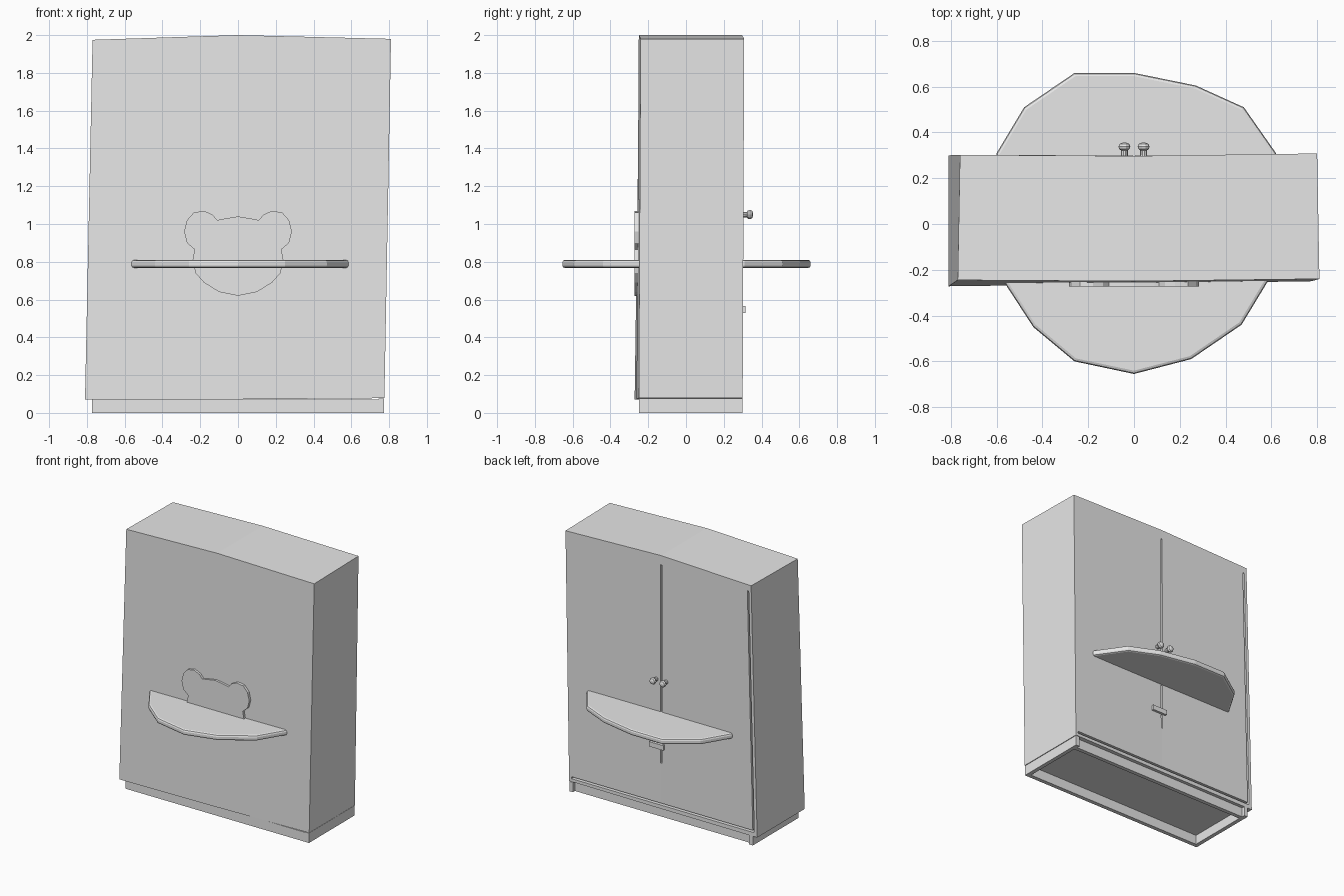
import bpy, bmesh, math
from mathutils import Vector

if "Cube" in bpy.data.objects:
    bpy.data.objects.remove(bpy.data.objects["Cube"], do_unlink=True)

grey = bpy.data.materials.new("light grey")
grey.use_nodes = True
grey.diffuse_color = (0.8, 0.8, 0.8, 1)
grey.node_tree.nodes["Principled BSDF"].inputs["Base Color"].default_value = (0.8, 0.8, 0.8, 1)


def finish(name, bm):
    bmesh.ops.recalc_face_normals(bm, faces=bm.faces)
    me = bpy.data.meshes.new(name)
    bm.to_mesh(me)
    bm.free()
    me.materials.append(grey)
    ob = bpy.data.objects.new(name, me)
    bpy.context.collection.objects.link(ob)
    return ob


def loft(name, rings):
    """Join rings of equal length and close both ends."""
    bm = bmesh.new()
    loops = [[bm.verts.new(p) for p in ring] for ring in rings]
    n = len(loops[0])
    for a, b in zip(loops, loops[1:]):
        for i in range(n):
            j = (i + 1) % n
            bm.faces.new((a[i], a[j], b[j], b[i]))
    bm.faces.new(loops[0])
    bm.faces.new(loops[-1])
    return finish(name, bm)


def box(name, x0, x1, y0, y1, z0, z1, lean=0):
    """Box whose top is shifted sideways by lean."""
    def ring(z, s):
        return [(x0 + s, y0, z), (x1 + s, y0, z), (x1 + s, y1, z), (x0 + s, y1, z)]
    return loft(name, [ring(z0, 0), ring(z1, lean)])


# Cabinet body: slightly crooked, with a peaked top, lofted left to right
sections = [
    [(-0.81, -0.272, 0.07), (-0.81, 0.30, 0.07), (-0.76, 0.302, 1.975), (-0.77, -0.245, 1.975)],
    [(0, -0.262, 0.072), (0, 0.299, 0.072), (0, 0.297, 2.0), (0, -0.25, 2.0)],
    [(0.775, -0.25, 0.078), (0.775, 0.30, 0.078), (0.80, 0.308, 1.98), (0.81, -0.24, 1.98)],
]
body = loft("cabinet_body", sections)

# Door gaps cut into the back
cutters = [
    box("centre_gap_cutter", -0.005, 0.005, 0.27, 0.35, 0.42, 1.93),
    box("side_gap_cutter", -0.785, -0.773, 0.27, 0.35, 0.115, 1.93, 0.045),
    box("bottom_gap_cutter", -0.785, 0.755, 0.27, 0.35, 0.10, 0.115),
]
for c in cutters:
    c.hide_render = True
    c.hide_set(True)
    cut = body.modifiers.new(c.name, "BOOLEAN")
    cut.operation = "DIFFERENCE"
    cut.solver = "EXACT"
    cut.object = c

# Hollow plinth frame, its back rail set inward
for side, x in (("right", -0.773), ("left", 0.743)):
    box("plinth_" + side, x, x + 0.03, -0.25, 0.30, 0, 0.075)
box("plinth_front", -0.75, 0.75, -0.25, -0.22, 0, 0.072)
box("plinth_back", -0.75, 0.75, 0.245, 0.275, 0, 0.072)

# Uneven round shelf passing through the body
rim = [(-0.60, 0.31), (-0.48, 0.51), (-0.26, 0.66), (0, 0.66), (0.27, 0.605),
       (0.48, 0.51), (0.62, 0.31), (0.66, 0), (0.585, -0.25), (0.47, -0.44),
       (0.25, -0.59), (0, -0.655), (-0.26, -0.60), (-0.44, -0.45), (-0.57, -0.25), (-0.65, 0)]
shelf = loft("round_shelf", [[(x, y, z) for x, y in rim] for z in (0.767, 0.81)])
bev = shelf.modifiers.new("rounded_rim", "BEVEL")
bev.width = 0.014
bev.segments = 2
bev.limit_method = "ANGLE"
bev.angle_limit = math.radians(45)

# Animal head plate on the front, half profile mirrored
half = [(0, 1.04), (0.09, 1.025), (0.11, 1.02), (0.135, 1.05), (0.18, 1.07), (0.235, 1.06),
        (0.27, 1.02), (0.285, 0.96), (0.27, 0.90), (0.23, 0.865), (0.24, 0.81),
        (0.225, 0.74), (0.18, 0.69), (0.10, 0.64), (0, 0.62)]
outline = half + [(-x, z) for x, z in reversed(half[1:-1])]
loft("head_plate", [[(x, y, z) for x, z in outline] for y in (-0.272, -0.24)])

# Door knobs, turned along the depth axis
knob = [(0.016, 0.28), (0.015, 0.322), (0.023, 0.328), (0.026, 0.338), (0.021, 0.35), (0.008, 0.355)]
for side, x in (("right", -0.042), ("left", 0.042)):
    rings = [[(x + r * math.cos(i * math.pi / 5), y, 1.05 + r * math.sin(i * math.pi / 5))
              for i in range(10)] for r, y in knob]
    loft("door_knob_" + side, rings)

# Small latch plate bridging the doors
box("door_latch", -0.03, 0.09, 0.285, 0.316, 0.53, 0.567)
